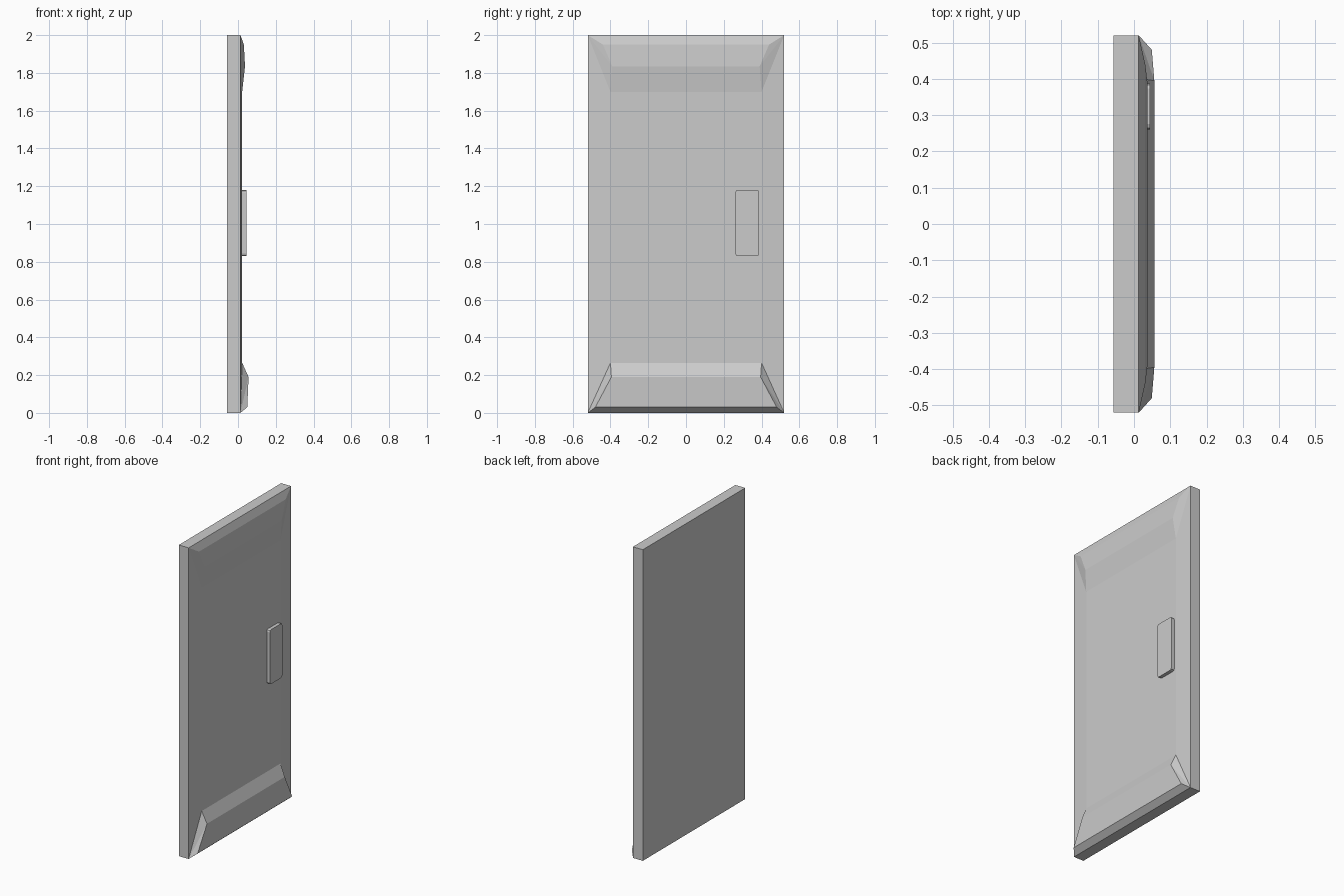
import bpy
import bmesh

cube = bpy.data.objects.get("Cube")
if cube:
    bpy.data.objects.remove(cube, do_unlink=True)

grey = bpy.data.materials.new("plain grey")
grey.use_nodes = True
grey.diffuse_color = (0.6, 0.6, 0.6, 1)
grey.node_tree.nodes["Principled BSDF"].inputs["Base Color"].default_value = grey.diffuse_color


def make_object(name, bm):
    bmesh.ops.recalc_face_normals(bm, faces=bm.faces)
    mesh = bpy.data.meshes.new(name)
    bm.to_mesh(mesh)
    bm.free()
    mesh.materials.append(grey)
    obj = bpy.data.objects.new(name, mesh)
    bpy.context.collection.objects.link(obj)
    return obj


# Door slab with a raised lip at the top and a kick lip at the bottom.
# Each row of the front profile is (depth x, half width y, height z).
BACK = -0.057
rows = [
    (0.013, 0.52, 2.0),
    (0.031, 0.44, 1.95),
    (0.037, 0.39, 1.835),
    (0.022, 0.40, 1.70),
    (0.022, 0.40, 0.265),
    (0.056, 0.395, 0.19),
    (0.049, 0.48, 0.03),
    (0.013, 0.52, 0.0),
]
bm = bmesh.new()
right = [bm.verts.new((x, -y, z)) for x, y, z in rows]
left = [bm.verts.new((x, y, z)) for x, y, z in rows]
for i in range(len(rows) - 1):
    bm.faces.new((right[i], right[i + 1], left[i + 1], left[i]))

# Sloping cheeks fan out from the corners on both sides
backs = []
for side in (right, left):
    top, bottom = side[0], side[-1]
    for i in (1, 2):
        bm.faces.new((top, side[i], side[i + 1]))
    bm.faces.new((top, side[3], side[4], bottom))
    for i in (4, 5):
        bm.faces.new((bottom, side[i], side[i + 1]))
    back_top = bm.verts.new((BACK, top.co.y, top.co.z))
    back_bottom = bm.verts.new((BACK, bottom.co.y, bottom.co.z))
    bm.faces.new((top, bottom, back_bottom, back_top))
    backs.append((back_top, back_bottom))

# Back, top and bottom of the slab
(rt, rb), (lt, lb) = backs
bm.faces.new((rt, rb, lb, lt))
bm.faces.new((right[0], left[0], lt, rt))
bm.faces.new((right[-1], left[-1], lb, rb))
make_object("door_panel", bm)

# Handle plate with rounded corners
bm = bmesh.new()
bmesh.ops.create_cube(bm, size=1)
bmesh.ops.scale(bm, vec=(0.031, 0.126, 0.35), verts=bm.verts)
bmesh.ops.translate(bm, vec=(0.0285, 0.324, 1.005), verts=bm.verts)
corners = [e for e in bm.edges if abs(e.verts[0].co.x - e.verts[1].co.x) > 0.01]
bmesh.ops.bevel(bm, geom=corners, offset=0.014, segments=2, profile=0.5, affect='EDGES')
make_object("handle_plate", bm)
